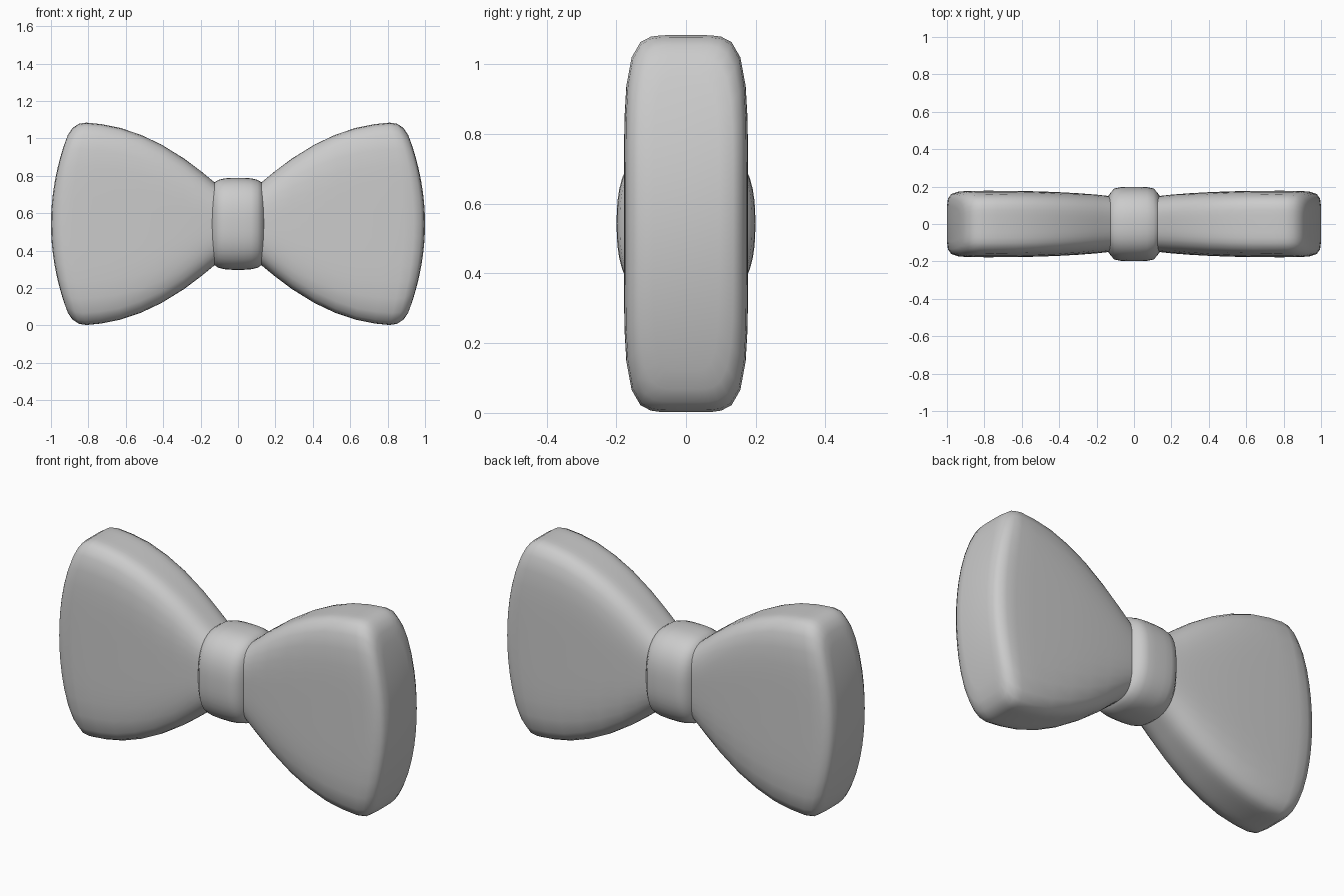
import bpy, bmesh, math

if "Cube" in bpy.data.objects:
    bpy.data.objects.remove(bpy.data.objects["Cube"])

CZ = 0.543   # height of the bow's centre line
N = 48       # points around each cross-section

grey = bpy.data.materials.new("light grey")
grey.diffuse_color = (0.6, 0.6, 0.6, 1)
grey.use_nodes = True
grey.node_tree.nodes["Principled BSDF"].inputs["Base Color"].default_value = grey.diffuse_color


def ring(bm, side, x, h, t, n, bulge):
    """Superellipse section, half height h, half thickness t, bowed outward in x."""
    verts = []
    for i in range(N):
        a = 2 * math.pi * i / N
        c, s = math.cos(a), math.sin(a)
        r = (abs(c) ** n + abs(s) ** n) ** (-1 / n)
        y, v = t * r * c, r * s
        px = x + bulge * (1 - v * v)
        verts.append(bm.verts.new((side * px, y, CZ + h * v)))
    return verts


def loft(name, stations, side=1):
    bm = bmesh.new()
    rings = [ring(bm, side, *s) for s in stations]
    for a, b in zip(rings, rings[1:]):
        for i in range(N):
            j = (i + 1) % N
            bm.faces.new((a[i], a[j], b[j], b[i]))
    bm.faces.new(rings[0])
    if stations[-1][2] > 0:
        bm.faces.new(rings[-1])
    bmesh.ops.remove_doubles(bm, verts=bm.verts, dist=0.0005)
    bmesh.ops.recalc_face_normals(bm, faces=bm.faces)
    for f in bm.faces:
        f.smooth = True
    me = bpy.data.meshes.new(name)
    bm.to_mesh(me)
    bm.free()
    me.materials.append(grey)
    ob = bpy.data.objects.new(name, me)
    bpy.context.collection.objects.link(ob)
    return ob


# wings: x, half height, half thickness, squareness, outward bulge
wing = [
    (0.07, 0.180, 0.140, 3.0, 0.0),
    (0.12, 0.217, 0.148, 3.0, 0.0),
    (0.20, 0.283, 0.157, 3.3, 0.0),
    (0.29, 0.350, 0.164, 3.8, 0.0),
    (0.41, 0.424, 0.171, 4.5, 0.005),
    (0.52, 0.476, 0.175, 5.0, 0.015),
    (0.63, 0.513, 0.177, 5.5, 0.03),
    (0.73, 0.533, 0.178, 5.5, 0.05),
    (0.81, 0.541, 0.177, 5.5, 0.075),
    (0.85, 0.535, 0.173, 5.5, 0.09),
    (0.885, 0.512, 0.160, 5.0, 0.093),
    (0.910, 0.475, 0.135, 5.0, 0.085),
    (0.930, 0.420, 0.095, 5.0, 0.070),
    (0.935, 0.405, 0.0, 5.0, 0.065),
]
loft("right_wing", wing, 1)
loft("left_wing", wing, -1)

# centre knot: a soft band wrapped round the middle
half = [(0.145, 0.195, 0.140), (0.125, 0.222, 0.168), (0.105, 0.235, 0.190),
        (0.07, 0.243, 0.197), (0.03, 0.246, 0.199)]
knot = [(-x, h, t, 2.6, 0) for x, h, t in half]
knot += [(x, h, t, 2.6, 0) for x, h, t in reversed(half)]
loft("centre_knot", knot)
